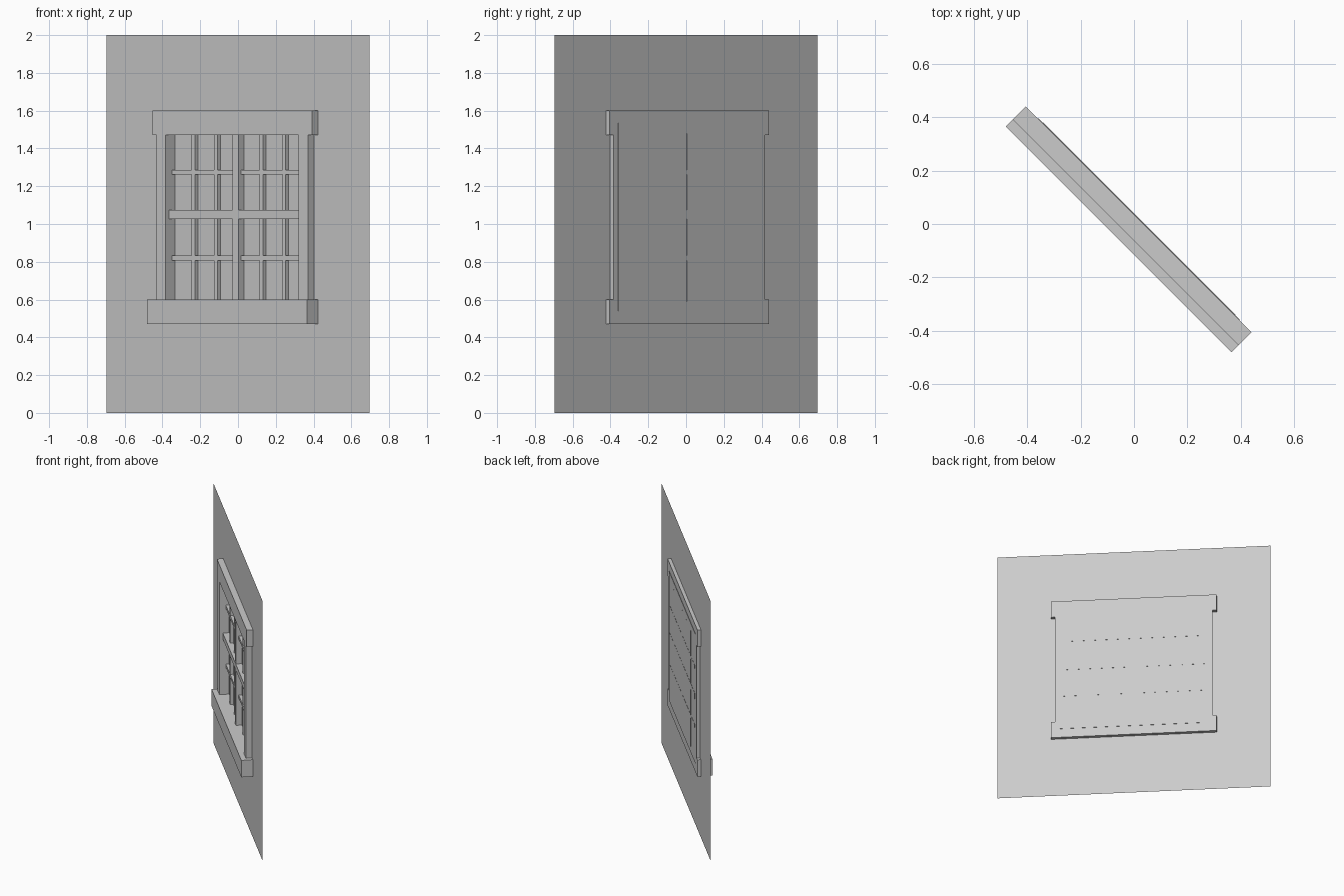
import bpy
import bmesh
from math import radians
from mathutils import Matrix

cube = bpy.data.objects.get("Cube")
if cube:
    bpy.data.objects.remove(cube, do_unlink=True)

grey = bpy.data.materials.new("plain grey")
grey.use_nodes = True
grey.diffuse_color = (0.6, 0.6, 0.6, 1)
grey.node_tree.nodes["Principled BSDF"].inputs["Base Color"].default_value = (0.6, 0.6, 0.6, 1)

# The wall stands diagonally: local x runs along it, local -y is its face
TURN = Matrix.Rotation(radians(-45), 4, "Z")


def finish(name, bm):
    bm.transform(TURN)
    mesh = bpy.data.meshes.new(name)
    bm.to_mesh(mesh)
    bm.free()
    mesh.materials.append(grey)
    obj = bpy.data.objects.new(name, mesh)
    bpy.context.collection.objects.link(obj)
    return obj


def box(name, u, z, front, back):
    """Box from u[0] to u[1] along the wall, z[0] to z[1] up, front to back."""
    bm = bmesh.new()
    size = (u[1] - u[0], front - back, z[1] - z[0])
    centre = ((u[0] + u[1]) / 2, -(front + back) / 2, (z[0] + z[1]) / 2)
    bmesh.ops.create_cube(bm, size=1, matrix=Matrix.Translation(centre) @ Matrix.Diagonal((*size, 1)))
    return finish(name, bm)


WALL, FRAME_END, OUTER, INNER = 0.985, 0.598, 0.568, 0.497
PANE = (OUTER + INNER) / 2
PANE_Z = (0.54, 1.535)
FRAME_FRONT, FRAME_BACK = 0.044, -0.025
BAR_BACK = -0.028

# Thin wall sheet with an opening in the middle cell
us = (-WALL, -PANE, PANE, WALL)
zs = (0, *PANE_Z, 2)
bm = bmesh.new()
grid = [[bm.verts.new((u, 0, z)) for u in us] for z in zs]
for r in range(3):
    for c in range(3):
        if (r, c) != (1, 1):
            bm.faces.new((grid[r][c], grid[r][c + 1], grid[r + 1][c + 1], grid[r + 1][c]))
finish("wall", bm)

# Frame
box("lintel", (-FRAME_END, FRAME_END), (1.47, 1.60), FRAME_FRONT, FRAME_BACK)
box("sill", (-FRAME_END, FRAME_END), (0.47, 0.60), 0.082, FRAME_BACK)
for side, u in (("right", (-OUTER, -INNER)), ("left", (INNER, OUTER))):
    box(side + "_jamb", u, (0.59, 1.48), FRAME_FRONT, FRAME_BACK)

# Pane behind the bars
box("pane", (-PANE, PANE), PANE_Z, -0.024, -0.027)

# Thick mullion and middle rail
box("mullion", (-0.022, 0.022), (0.59, 1.48), 0.019, BAR_BACK)
box("middle_rail", (-0.51, 0.51), (1.027, 1.073), 0.02, BAR_BACK)

# Thin glazing bars
HALF = 0.012
for u in (-0.337, -0.168, 0.172, 0.342):
    box("upright_bar", (u - HALF, u + HALF), (0.59, 1.48), -0.002, BAR_BACK)
for z in (0.82, 1.274):
    box("cross_bar", (-0.51, 0.51), (z - HALF, z + HALF), -0.001, BAR_BACK)
